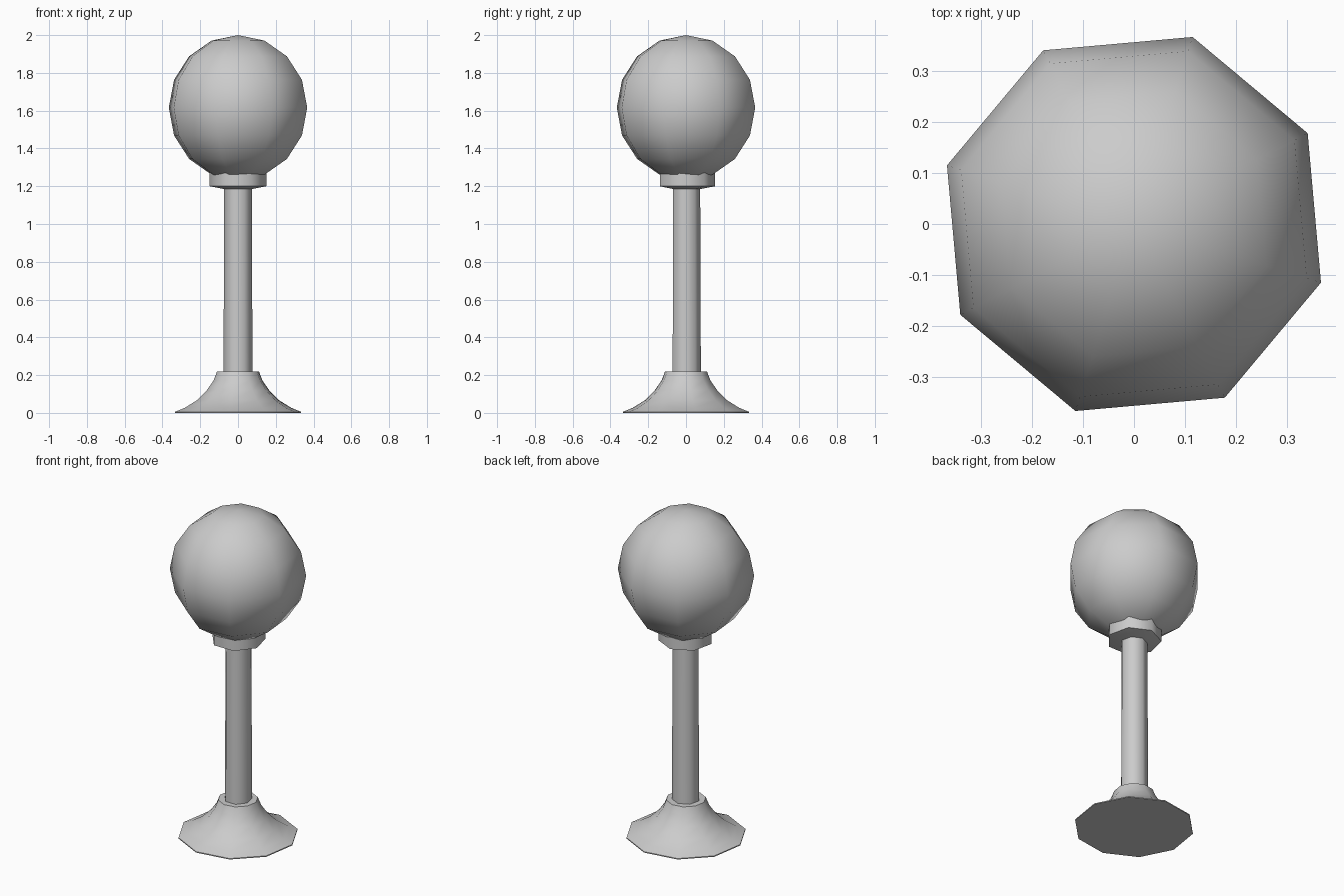
import bpy
from math import sin, cos, pi, radians

if "Cube" in bpy.data.objects:
    bpy.data.objects.remove(bpy.data.objects["Cube"])


def lathe(name, profile, sides, phase):
    """Spin (radius, z) points around z; radius 0 makes a pole."""
    verts, rings, faces = [], [], []
    for r, z in profile:
        n = 1 if r == 0 else sides
        start = len(verts)
        for i in range(n):
            a = radians(phase) + 2 * pi * i / sides
            verts.append((r * cos(a), r * sin(a), z))
        rings.append([start + i % n for i in range(sides)])
    for low, high in zip(rings, rings[1:]):
        for i in range(sides):
            j = (i + 1) % sides
            quad = [low[i], low[j], high[j], high[i]]
            faces.append(list(dict.fromkeys(quad)))
    # flat caps on open ends
    if profile[0][0] > 0:
        faces.append(rings[0][::-1])
    if profile[-1][0] > 0:
        faces.append(rings[-1])
    mesh = bpy.data.meshes.new(name)
    mesh.from_pydata(verts, [], faces)
    obj = bpy.data.objects.new(name, mesh)
    bpy.context.collection.objects.link(obj)
    bpy.ops.object.select_all(action='DESELECT')
    obj.select_set(True)
    bpy.context.view_layer.objects.active = obj
    bpy.ops.object.shade_smooth_by_angle(angle=radians(60))
    return obj


# flared ten-sided foot
lathe("base", [(0.337, 0.0), (0.337, 0.006), (0.285, 0.027), (0.222, 0.066),
               (0.167, 0.12), (0.132, 0.17), (0.112, 0.22)], 10, 9)

# seven-sided post, slightly tapered
lathe("post", [(0.079, 0.1), (0.075, 1.21)], 7, 90)

# collar with a shallow tapered underside, its top buried in the globe
lathe("collar", [(0.075, 1.185), (0.154, 1.2), (0.154, 1.285)], 7, 90)

# eight-sided globe with poles
R, ZC = 0.384, 1.616
globe = [(0, ZC - R)]
globe += [(R * sin(pi * k / 8), ZC - R * cos(pi * k / 8)) for k in range(1, 8)]
globe += [(0, ZC + R)]
lathe("globe", globe, 8, 27.6)
